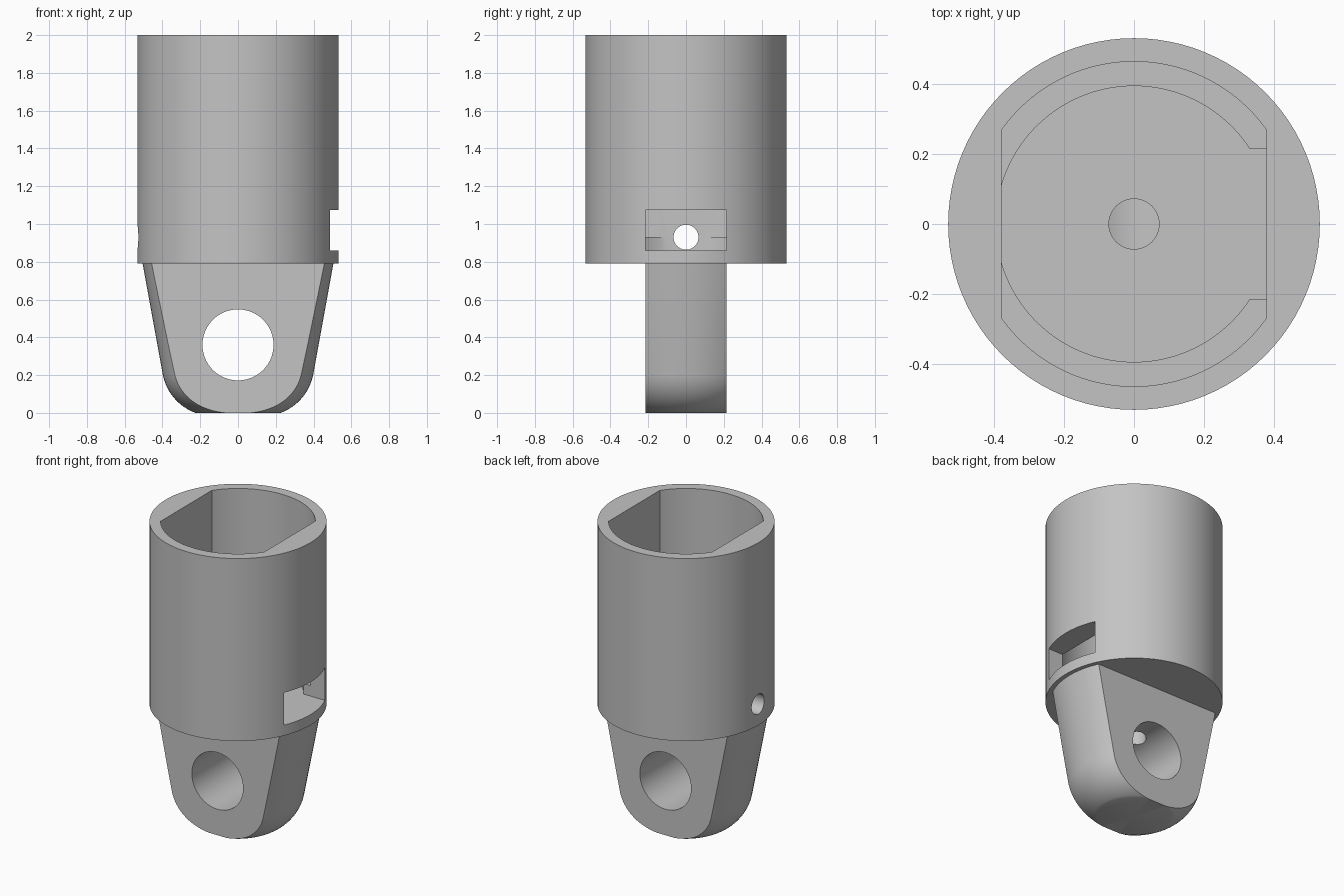
import bpy, bmesh, math
from mathutils import Matrix

if "Cube" in bpy.data.objects:
    bpy.data.objects.remove(bpy.data.objects["Cube"], do_unlink=True)

grey = bpy.data.materials.new("satin grey")
grey.use_nodes = True
colour = (0.55, 0.55, 0.55, 1)
grey.diffuse_color = colour
grey.node_tree.nodes["Principled BSDF"].inputs["Base Color"].default_value = colour

SEG = 96


def add_object(name, bm):
    bmesh.ops.recalc_face_normals(bm, faces=bm.faces[:])
    mesh = bpy.data.meshes.new(name)
    bm.to_mesh(mesh)
    bm.free()
    mesh.materials.append(grey)
    obj = bpy.data.objects.new(name, mesh)
    bpy.context.collection.objects.link(obj)
    return obj


def prism(name, outline, z0, z1):
    bm = bmesh.new()
    face = bm.faces.new([bm.verts.new((x, y, z0)) for x, y in outline])
    top = bmesh.ops.extrude_face_region(bm, geom=[face])["geom"]
    verts = [v for v in top if isinstance(v, bmesh.types.BMVert)]
    bmesh.ops.translate(bm, verts=verts, vec=(0, 0, z1 - z0))
    return add_object(name, bm)


def arc(r, a0, a1, n):
    return [(r * math.cos(a0 + (a1 - a0) * i / n), r * math.sin(a0 + (a1 - a0) * i / n))
            for i in range(n + 1)]


def circle(r, n=SEG):
    return arc(r, 0, math.tau, n)[:-1]


def flatted(r, half):
    """Circle with two flats at x = +-half."""
    a = math.acos(half / r)
    return arc(r, a, math.pi - a, SEG // 2) + arc(r, math.pi + a, math.tau - a, SEG // 2)


def box(name, x0, x1, y0, y1, z0, z1):
    return prism(name, [(x0, y0), (x1, y0), (x1, y1), (x0, y1)], z0, z1)


def boolean(obj, tool, operation):
    tool.hide_render = True
    mod = obj.modifiers.new(operation.lower(), 'BOOLEAN')
    mod.operation, mod.object, mod.solver = operation, tool, 'EXACT'
    bpy.context.view_layer.objects.active = obj
    bpy.ops.object.modifier_apply(modifier=mod.name)
    bpy.data.objects.remove(tool, do_unlink=True)


# Tapered lug: a rounded cone of revolution trimmed to a slab
R, CX, CZ = 0.27, 0.133, 0.254
start, end = -math.acos(CZ / R) , math.radians(-10.4)
start = -math.asin(CZ / R)
profile = [(0, 0)] + [(CX + x, max(0, CZ + z)) for x, z in arc(R, start, end, 16)]
profile += [(0.5105, 0.82), (0, 0.82)]
bm = bmesh.new()
verts = [bm.verts.new((x, 0, z)) for x, z in profile]
edges = [bm.edges.new(pair) for pair in zip(verts, verts[1:])]
bmesh.ops.spin(bm, geom=verts + edges, cent=(0, 0, 0), axis=(0, 0, 1),
               angle=math.tau, steps=SEG, use_duplicate=False)
bmesh.ops.remove_doubles(bm, verts=bm.verts[:], dist=0.0001)
lug = add_object("lug", bm)
boolean(lug, box("lug_slab", -1, 1, -0.215, 0.215, -0.1, 1), 'INTERSECT')

# Cylindrical socket joined to the lug
socket = prism("socket_with_lug", circle(0.532), 0.79, 2)
boolean(socket, lug, 'UNION')

# Flatted bore, narrower recess under its ledge, and side window
boolean(socket, prism("bore", flatted(0.465, 0.38), 0.93, 2.1), 'DIFFERENCE')
boolean(socket, prism("recess", flatted(0.395, 0.38), 0.86, 1.0), 'DIFFERENCE')
boolean(socket, box("window", 0.2, 0.7, -0.215, 0.215, 0.86, 1.075), 'DIFFERENCE')

# Drain hole down to the eye
boolean(socket, prism("drain", circle(0.072, 48), 0.4, 0.9), 'DIFFERENCE')

# Pin hole through the side wall opposite the window
pin = prism("pin_hole", circle(0.066, 48), -0.7, -0.2)
pin.data.transform(Matrix.Translation((0, 0, 0.93)) @ Matrix.Rotation(math.pi / 2, 4, 'Y'))
boolean(socket, pin, 'DIFFERENCE')

# Eye through the lug
eye = prism("eye", circle(0.188), -0.5, 0.5)
eye.data.transform(Matrix.Translation((0, 0, 0.36)) @ Matrix.Rotation(math.pi / 2, 4, 'X'))
boolean(socket, eye, 'DIFFERENCE')

# Smooth curved walls, crisp edges
bpy.ops.object.select_all(action='DESELECT')
socket.select_set(True)
bpy.context.view_layer.objects.active = socket
bpy.ops.object.shade_smooth_by_angle(angle=math.radians(25))
